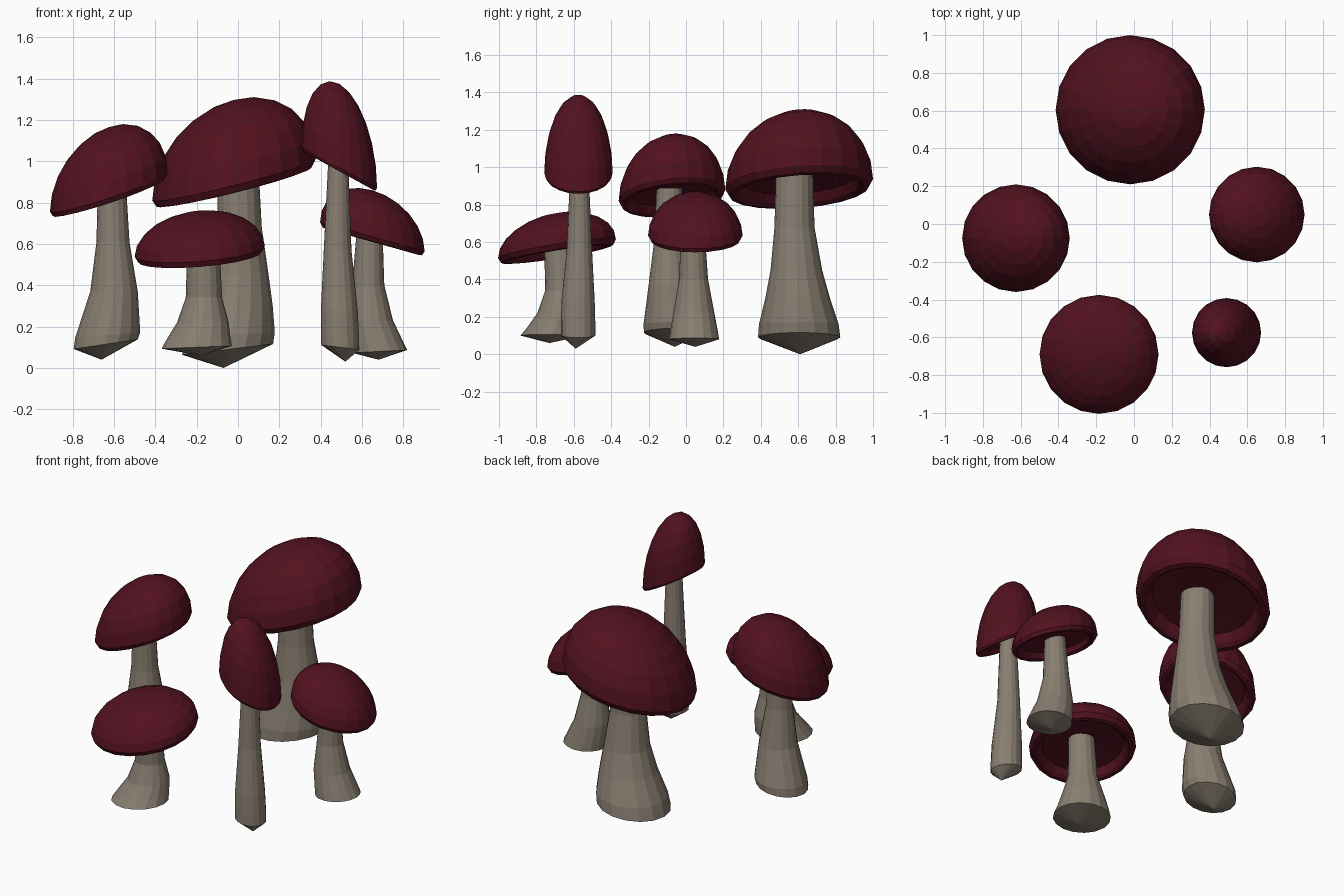
import bpy, bmesh, math

if "Cube" in bpy.data.objects:
    bpy.data.objects.remove(bpy.data.objects["Cube"])


def material(name, color):
    m = bpy.data.materials.new(name)
    m.diffuse_color = color
    m.use_nodes = True
    m.node_tree.nodes["Principled BSDF"].inputs["Base Color"].default_value = m.diffuse_color
    return m


RED = material("cap_red", (0.085, 0.006, 0.014, 1))
TAN = material("stem_tan", (0.25, 0.21, 0.165, 1))


def skin(name, rings, first, last, mat):
    """Bridge equal rings of points and close both ends with a centre point."""
    bm = bmesh.new()
    loops = [[bm.verts.new(p) for p in r] for r in rings]
    n = len(loops[0])
    for a, b in zip(loops, loops[1:]):
        for i in range(n):
            j = (i + 1) % n
            bm.faces.new((a[i], a[j], b[j], b[i]))
    for loop, tip in ((loops[0], first), (loops[-1], last)):
        t = bm.verts.new(tip)
        for i in range(n):
            bm.faces.new((loop[i], loop[(i + 1) % n], t))
    bmesh.ops.recalc_face_normals(bm, faces=bm.faces)
    me = bpy.data.meshes.new(name)
    bm.to_mesh(me)
    bm.free()
    me.materials.append(mat)
    ob = bpy.data.objects.new(name, me)
    bpy.context.collection.objects.link(ob)
    return ob


def cap(name, x, y, z, r, h, sx, sy, n=20):
    """Dome with a lipped, hollow underside, sheared along z by sx and sy."""
    prof = [(0.76, 0.06 * r), (0.82, -0.06 * r), (0.88, -0.10 * r), (0.95, -0.09 * r), (1.0, 0.0)]
    for k in range(1, 6):
        a = math.radians(15 * k)
        prof.append((math.cos(a), h * math.sin(a)))

    rings = []
    for f, dz in prof:
        ring = []
        for i in range(n):
            a = 2 * math.pi * i / n
            dx, dy = f * r * math.cos(a), f * r * math.sin(a)
            ring.append((x + dx, y + dy, z + dz + sx * dx + sy * dy))
        rings.append(ring)
    skin(name, rings, (x, y, z + 0.1 * r), (x, y, z + h), RED)


def stem(name, tip, sections, slope, n=16):
    """Curved flared stalk; the slanted base ring ends in a blunt point."""
    rings = []
    for k, (x, y, z, r) in enumerate(sections):
        s = slope * max(0, 1 - k / 2)
        rings.append([(x + r * math.cos(2 * math.pi * i / n),
                       y + r * math.sin(2 * math.pi * i / n),
                       z + s * r * math.cos(2 * math.pi * i / n)) for i in range(n)])
    x, y, z, r = sections[-1]
    skin(name, rings, tip, (x, y, z), TAN)


# left mushroom
cap("left_cap", -0.625, -0.075, 0.85, 0.285, 0.315, 0.33, 0.1)
stem("left_stem", (-0.66, -0.06, 0.04),
     [(-0.64, -0.07, 0.115, 0.155), (-0.63, -0.07, 0.16, 0.157), (-0.60, -0.085, 0.37, 0.115),
      (-0.605, -0.09, 0.61, 0.08), (-0.61, -0.09, 0.89, 0.068)], 0.15)

# large back mushroom
cap("back_cap", -0.02, 0.605, 0.91, 0.395, 0.387, 0.25, 0.07)
stem("back_stem", (-0.07, 0.61, 0.0),
     [(-0.05, 0.605, 0.09, 0.22), (-0.035, 0.603, 0.16, 0.213), (-0.005, 0.597, 0.3, 0.173),
      (0.01, 0.59, 0.45, 0.138), (0.008, 0.58, 0.68, 0.107), (0.0, 0.58, 0.96, 0.1)], 0.12)

# flat front mushroom
cap("front_cap", -0.185, -0.69, 0.565, 0.315, 0.19, 0.08, 0.16)
stem("front_stem", (-0.18, -0.73, 0.06),
     [(-0.20, -0.715, 0.10, 0.17), (-0.19, -0.695, 0.145, 0.153), (-0.17, -0.67, 0.22, 0.125),
      (-0.165, -0.665, 0.34, 0.088), (-0.167, -0.68, 0.6, 0.078)], 0.04)

# tall pointed mushroom
cap("tall_cap", 0.49, -0.575, 0.97, 0.183, 0.405, -0.55, 0.0)
stem("tall_stem", (0.52, -0.59, 0.03),
     [(0.495, -0.577, 0.10, 0.092), (0.493, -0.577, 0.17, 0.092), (0.49, -0.577, 0.28, 0.089),
      (0.482, -0.57, 0.57, 0.067), (0.485, -0.57, 0.99, 0.049)], -0.12)

# right mushroom
cap("right_cap", 0.65, 0.05, 0.635, 0.253, 0.225, -0.28, 0.0)
stem("right_stem", (0.68, 0.05, 0.04),
     [(0.685, 0.043, 0.08, 0.134), (0.67, 0.043, 0.13, 0.126), (0.642, 0.042, 0.23, 0.108),
      (0.63, 0.04, 0.4, 0.078), (0.637, 0.037, 0.67, 0.062)], 0.05)
